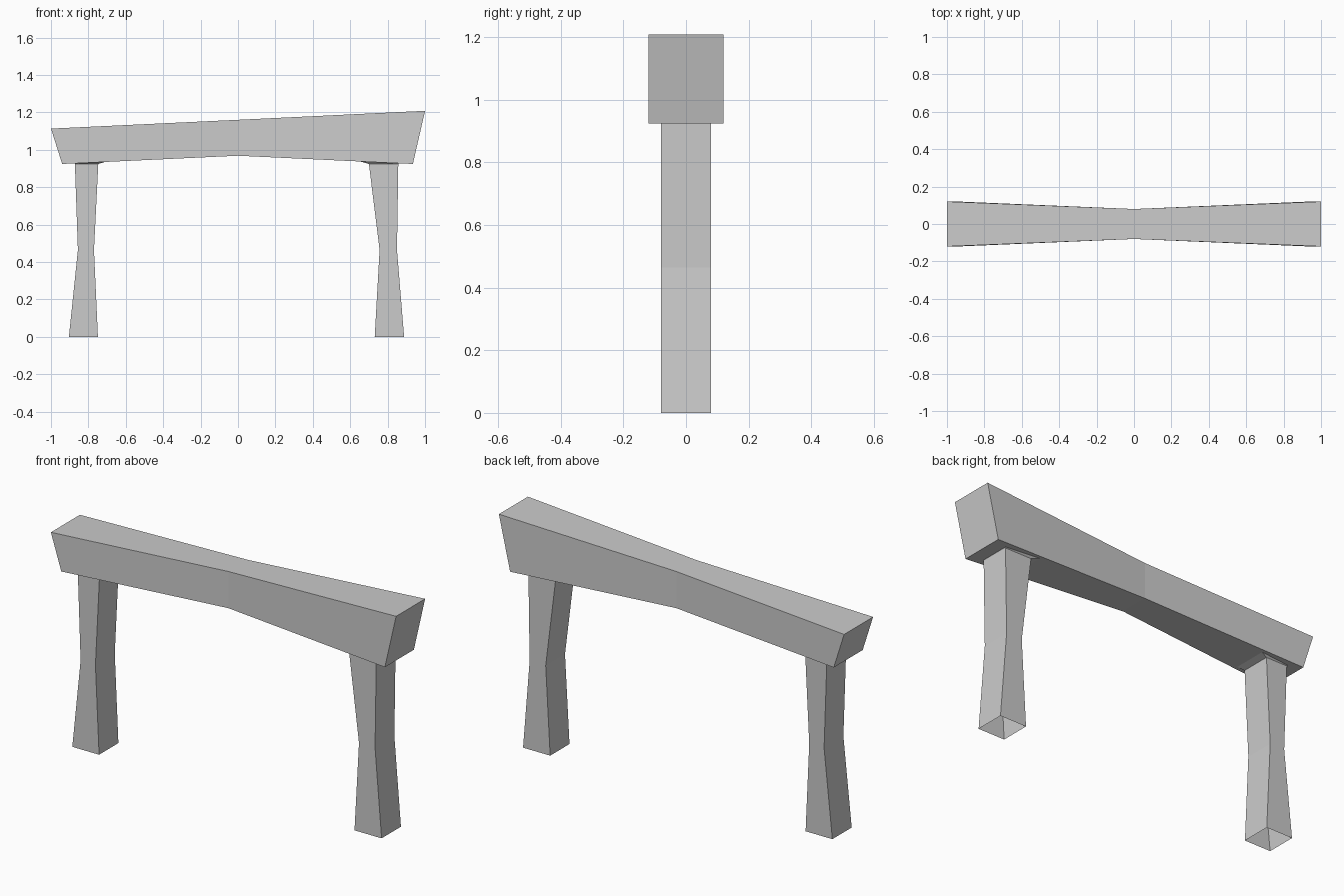
import bpy
import bmesh

if "Cube" in bpy.data.objects:
    bpy.data.objects.remove(bpy.data.objects["Cube"])


def loft(name, rings, caps):
    """Skin four-sided rings into one flat-shaded object."""
    bm = bmesh.new()
    loops = [[bm.verts.new(p) for p in ring] for ring in rings]
    for a, b in zip(loops, loops[1:]):
        for i in range(4):
            j = (i + 1) % 4
            bm.faces.new((a[i], a[j], b[j], b[i]))
    if caps:
        bm.faces.new(loops[0][::-1])
        bm.faces.new(loops[-1])
        bmesh.ops.recalc_face_normals(bm, faces=bm.faces)
    mesh = bpy.data.meshes.new(name)
    bm.to_mesh(mesh)
    bm.free()
    obj = bpy.data.objects.new(name, mesh)
    bpy.context.collection.objects.link(obj)
    return obj


def beam_section(x_low, z_low, x_top, z_top, half):
    return [(x_low, -half, z_low), (x_low, half, z_low),
            (x_top, half, z_top), (x_top, -half, z_top)]


def leg_section(x0, x1, z, half=0.08):
    return [(x0, -half, z), (x1, -half, z), (x1, half, z), (x0, half, z)]


# Crossbeam: pinched in the middle, with a sloping top and slanted ends
loft("crossbeam", [
    beam_section(-0.94, 0.924, -1.0, 1.113, 0.12),
    beam_section(0.0, 0.968, 0.0, 1.16, 0.08),
    beam_section(0.935, 0.924, 1.0, 1.208, 0.12),
], caps=True)

# Legs: waisted, open at the foot, flaring slightly into the beam underside
legs = {
    "left_leg": [(-0.904, -0.749, 0.0), (-0.856, -0.77, 0.464),
                 (-0.872, -0.747, 0.924), (-0.88, -0.70, 0.938)],
    "right_leg": [(0.731, 0.888, 0.0), (0.757, 0.85, 0.464),
                  (0.70, 0.857, 0.924), (0.64, 0.865, 0.941)],
}
for name, levels in legs.items():
    halves = (0.08, 0.08, 0.08, 0.095)
    loft(name, [leg_section(*lv, h) for lv, h in zip(levels, halves)], caps=False)
